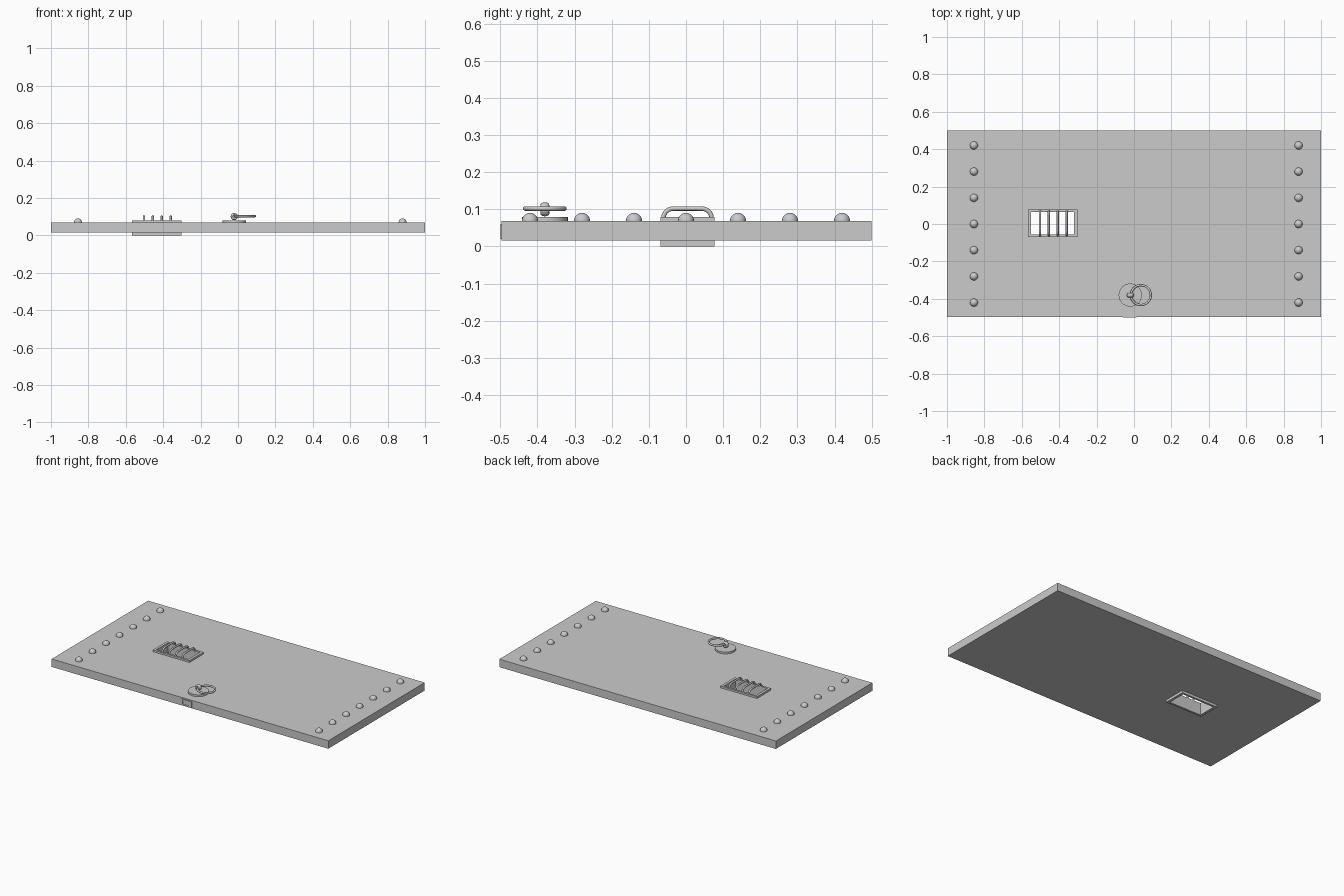
import bpy, bmesh, math
from mathutils import Matrix

if "Cube" in bpy.data.objects:
    bpy.data.objects.remove(bpy.data.objects["Cube"])


def finish(name, bm, smooth=False):
    bmesh.ops.recalc_face_normals(bm, faces=bm.faces)
    me = bpy.data.meshes.new(name)
    bm.to_mesh(me)
    bm.free()
    if smooth:
        me.shade_smooth()
    ob = bpy.data.objects.new(name, me)
    bpy.context.collection.objects.link(ob)
    return ob


def frame(name, outer, inner, z0, z1):
    """Rectangular plate with a rectangular through-hole; rects are x0, x1, y0, y1."""
    bm = bmesh.new()

    def loop(r, z):
        return [bm.verts.new((x, y, z)) for x, y in
                ((r[0], r[2]), (r[1], r[2]), (r[1], r[3]), (r[0], r[3]))]
    loops = [loop(outer, z0), loop(outer, z1), loop(inner, z1), loop(inner, z0)]
    for a, b in zip(loops, loops[1:] + loops[:1]):
        for i in range(4):
            j = (i + 1) % 4
            bm.faces.new((a[i], a[j], b[j], b[i]))
    return finish(name, bm)


def tube(name, points, radius):
    cu = bpy.data.curves.new(name, 'CURVE')
    cu.dimensions = '3D'
    cu.bevel_depth = radius
    cu.bevel_resolution = 2
    sp = cu.splines.new('POLY')
    sp.points.add(len(points) - 1)
    for p, co in zip(sp.points, points):
        p.co = (*co, 1)
    ob = bpy.data.objects.new(name, cu)
    bpy.context.collection.objects.link(ob)
    return ob


def torus(name, loc, major, minor, rot=(0, 0, 0), stretch=1.0):
    bpy.ops.mesh.primitive_torus_add(location=loc, rotation=rot, major_radius=major,
                                     minor_radius=minor, major_segments=32, minor_segments=12)
    ob = bpy.context.object
    ob.name = name
    ob.scale.z = stretch
    ob.data.shade_smooth()


# Door slab with window opening
TOP = 0.068
frame("door_slab", (-1, 1, -0.496, 0.5), (-0.559, -0.312, -0.062, 0.070), 0.016, TOP)

# Window frame passing through the slab
frame("window_frame", (-0.567, -0.303, -0.069, 0.077),
      (-0.551, -0.320, -0.055, 0.064), 0.0, 0.080)

# Bent window bars
for i in range(4):
    x = -0.503 + i * 0.0478
    arc = [math.radians(a) for a in range(0, 91, 15)]
    left = [(x, -0.034 - 0.027 * math.cos(a), 0.076 + 0.026 * math.sin(a)) for a in arc]
    right = [(x, 0.042 + 0.027 * math.cos(a), 0.076 + 0.026 * math.sin(a)) for a in reversed(arc)]
    tube(f"window_bar_{i}", [(x, -0.061, 0.066)] + left + right + [(x, 0.069, 0.066)], 0.006)

# Domed rivets
for x in (-0.856, 0.880):
    for i in range(-3, 4):
        bm = bmesh.new()
        bmesh.ops.create_uvsphere(bm, u_segments=20, v_segments=12, radius=0.0215,
                                  matrix=Matrix.Translation((x, i * 0.14, TOP + 0.001)))
        bmesh.ops.bisect_plane(bm, geom=bm.verts[:] + bm.edges[:] + bm.faces[:],
                               plane_co=(0, 0, TOP - 0.004), plane_no=(0, 0, 1), clear_inner=True)
        finish("rivet", bm, True)

# Handle: round plate, eye and pull ring
bpy.ops.mesh.primitive_cylinder_add(vertices=32, radius=0.062, depth=0.016,
                                    location=(-0.02, -0.38, 0.072))
bpy.context.object.name = "handle_plate"
bpy.ops.object.shade_smooth_by_angle()
torus("handle_eye", (-0.02, -0.38, 0.100), 0.012, 0.007, (math.pi / 2, 0, 0), 1.7)
torus("pull_ring", (0.037, -0.38, 0.102), 0.053, 0.006)

# Latch strike plate on the front edge, with recessed bolt face
latch = frame("latch_plate", (-0.06, 0.014, 0.020, 0.060),
              (-0.050, 0.004, 0.028, 0.052), 0.494, 0.500)
latch.rotation_euler = (math.pi / 2, 0, 0)
bpy.ops.mesh.primitive_cube_add(size=1, location=(-0.023, -0.4955, 0.040))
bolt = bpy.context.object
bolt.name = "latch_bolt"
bolt.scale = (0.054, 0.005, 0.024)
